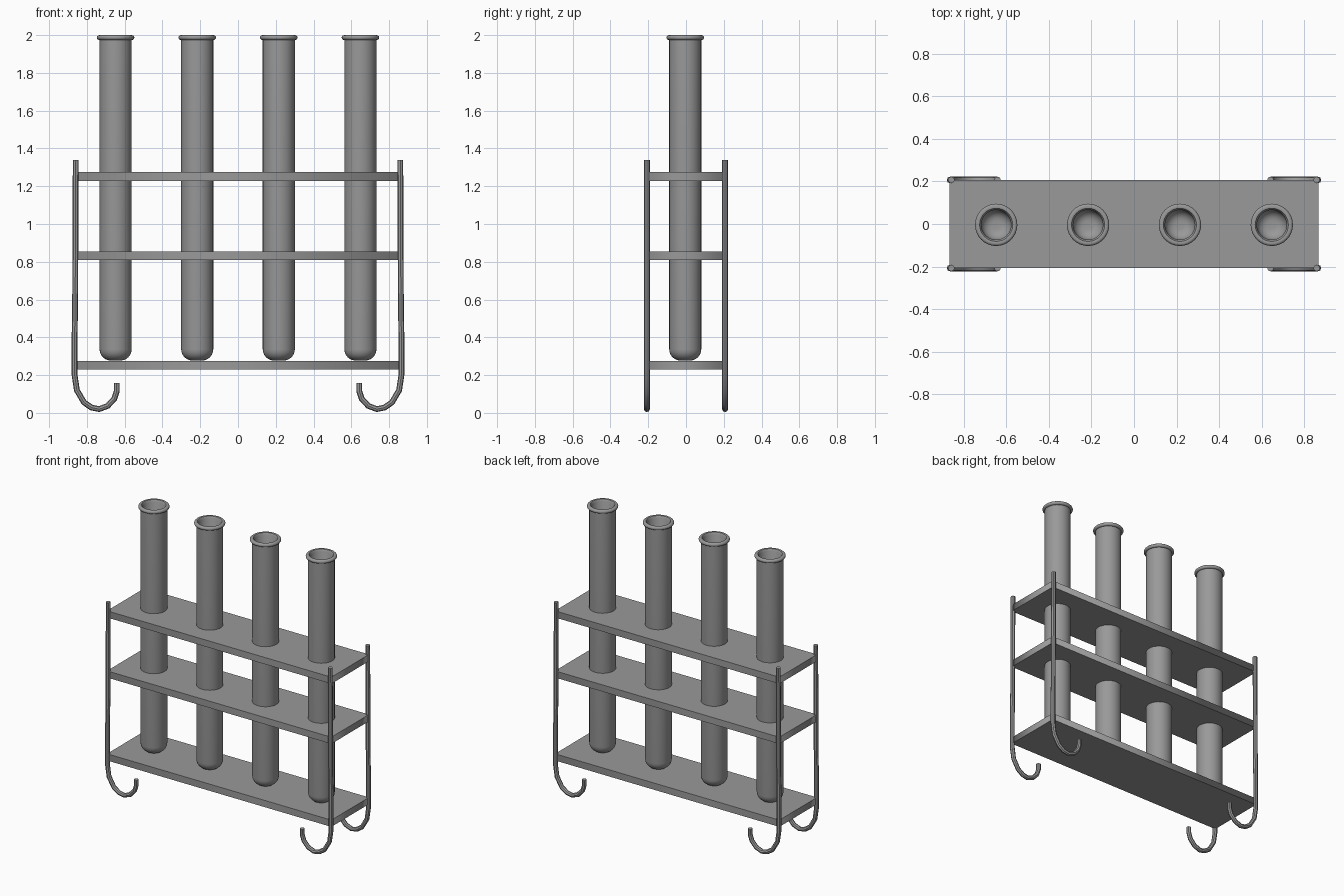
import bpy, bmesh
from math import sin, cos, pi, radians

cube = bpy.data.objects.get("Cube")
if cube:
    bpy.data.objects.remove(cube, do_unlink=True)

gray = bpy.data.materials.new("metal_gray")
gray.use_nodes = True
gray.diffuse_color = (0.32, 0.32, 0.32, 1)
gray.node_tree.nodes["Principled BSDF"].inputs["Base Color"].default_value = (0.32, 0.32, 0.32, 1)

TUBE_X = (-0.648, -0.216, 0.216, 0.648)
TUBE_Y = -0.004
TUBE_R = 0.085


def finish(obj, smooth):
    """Link the object, turn curves into meshes and set the shading."""
    bpy.context.collection.objects.link(obj)
    bpy.ops.object.select_all(action="DESELECT")
    obj.select_set(True)
    bpy.context.view_layer.objects.active = obj
    if obj.type == "CURVE":
        bpy.ops.object.convert(target="MESH")
        obj = bpy.context.view_layer.objects.active
    obj.data.materials.clear()
    obj.data.materials.append(gray)
    if smooth:
        bpy.ops.object.shade_smooth_by_angle(angle=radians(40))
    return obj


def add_spline(curve, points, cyclic):
    spline = curve.splines.new("POLY")
    spline.points.add(len(points) - 1)
    for p, co in zip(spline.points, points):
        p.co = (*co, 1)
    spline.use_cyclic_u = cyclic


def arc(cx, cz, r, start, end, steps):
    angles = [radians(start + (end - start) * i / steps) for i in range(steps + 1)]
    return [(cx + r * cos(a), cz + r * sin(a)) for a in angles]


def lathe(name, profile, x, y, sides=32):
    bm = bmesh.new()
    verts = [bm.verts.new((r, 0, z)) for r, z in profile]
    edges = [bm.edges.new(pair) for pair in zip(verts, verts[1:])]
    bmesh.ops.spin(bm, geom=verts + edges, cent=(0, 0, 0), axis=(0, 0, 1),
                   angle=2 * pi, steps=sides)
    bmesh.ops.remove_doubles(bm, verts=bm.verts, dist=0.0002)
    bmesh.ops.recalc_face_normals(bm, faces=bm.faces)
    mesh = bpy.data.meshes.new(name)
    bm.to_mesh(mesh)
    bm.free()
    obj = bpy.data.objects.new(name, mesh)
    obj.location = (x, y, 0)
    finish(obj, True)


def shelf(name, z, holes):
    """Flat plate, optionally pierced where the tubes pass through."""
    curve = bpy.data.curves.new(name, "CURVE")
    curve.dimensions = "2D"
    curve.fill_mode = "BOTH"
    curve.extrude = 0.0235
    w, d = 0.868, 0.208
    add_spline(curve, [(-w, -d, 0), (w, -d, 0), (w, d, 0), (-w, d, 0)], True)
    if holes:
        for x in TUBE_X:
            ring = arc(x, TUBE_Y, TUBE_R, 0, 360, 32)[:-1]
            add_spline(curve, [(px, py, 0) for px, py in ring], True)
    obj = bpy.data.objects.new(name, curve)
    obj.location.z = z
    finish(obj, False)


# Shelves
shelf("bottom_shelf", 0.252, False)
shelf("middle_shelf", 0.832, True)
shelf("top_shelf", 1.252, True)

# Corner rods ending in inward hooks
for sx, side in ((1, "left"), (-1, "right")):
    for sy, end in ((-1, "front"), (1, "back")):
        path = [(0.859, 1.34), (0.862, 0.63), (0.865, 0.4), (0.865, 0.2)]
        path += [(0.853, 0.12), (0.815, 0.055), (0.775, 0.028), (0.735, 0.02),
                 (0.69, 0.037), (0.655, 0.075), (0.642, 0.115), (0.642, 0.157)]
        curve = bpy.data.curves.new(f"{end}_{side}_rod", "CURVE")
        curve.dimensions = "3D"
        curve.bevel_depth = 0.0155
        curve.bevel_resolution = 2
        curve.use_fill_caps = True
        add_spline(curve, [(sx * x, sy * 0.207, z) for x, z in path], False)
        finish(bpy.data.objects.new(curve.name, curve), True)

# Hollow test tubes: rounded bottom, rolled rim, inner wall
outer = [(0, 0.277)] + arc(TUBE_R - 0.06, 0.337, 0.06, -90, 0, 6)
rim = [(TUBE_R, 1.975)] + arc(0.087, 1.987, 0.0125, -80, 90, 6) + [(0.078, 1.998)]
inner = [(0.07, 1.985)] + arc(0.02, 0.345, 0.05, 0, -90, 6) + [(0, 0.295)]
for i, x in enumerate(TUBE_X):
    lathe(f"test_tube_{i + 1}", outer + rim + inner, x, TUBE_Y)
